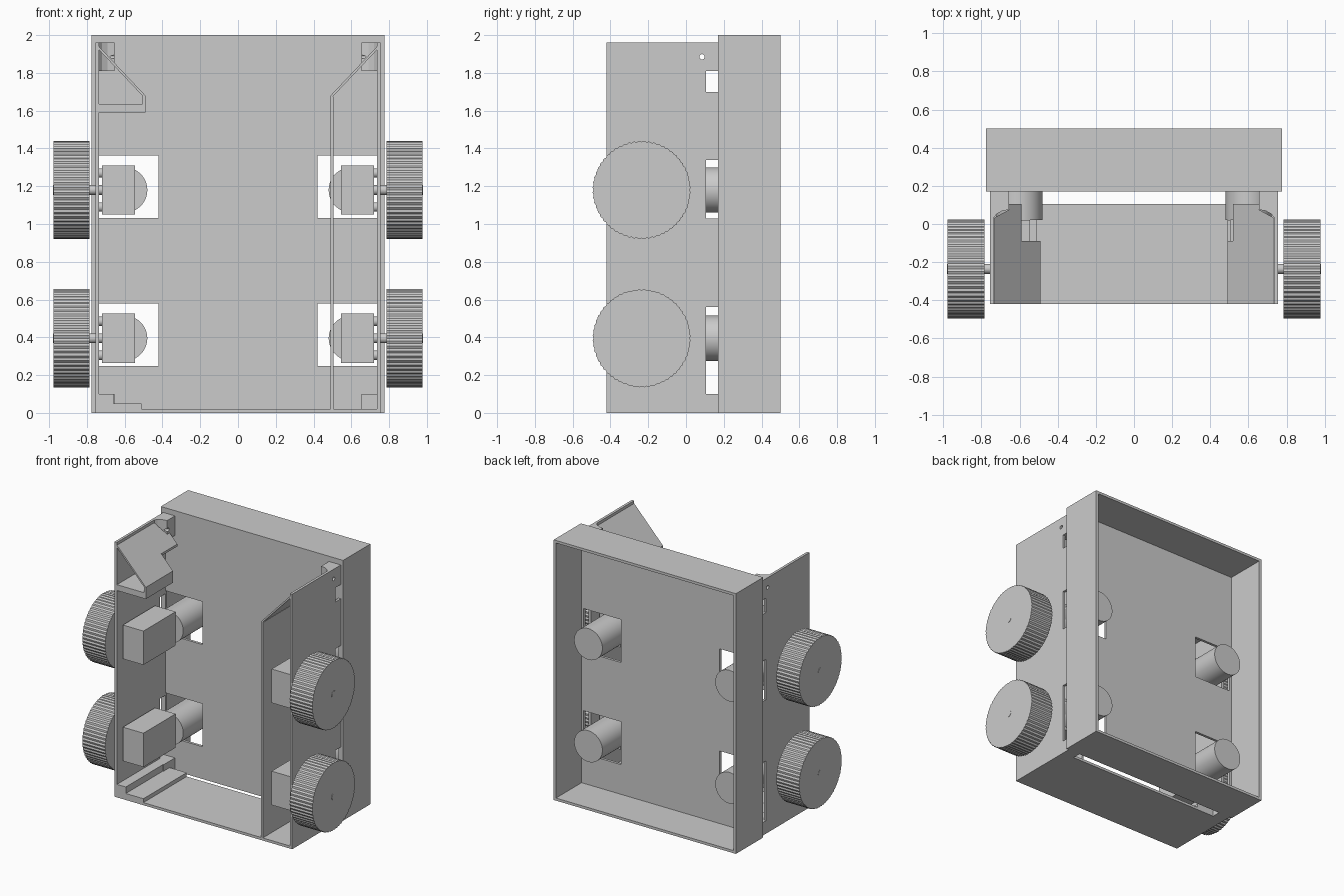
import bpy, bmesh, math

cube = bpy.data.objects.get("Cube")
if cube:
    bpy.data.objects.remove(cube, do_unlink=True)

grey = bpy.data.materials.new("plain grey")
grey.use_nodes = True
COL = (0.6, 0.6, 0.6, 1)
grey.diffuse_color = COL
grey.node_tree.nodes["Principled BSDF"].inputs["Base Color"].default_value = COL


def prism(name, pts, axis, a, b, lift=None, smooth=False):
    """Extrude a 2D outline along an axis; lift(x) optionally shears it in z."""
    place = {"x": lambda u, v, t: (t, u, v),
             "y": lambda u, v, t: (u, t, v),
             "z": lambda u, v, t: (u, v, t + (lift(u) if lift else 0))}[axis]
    bm = bmesh.new()
    lo = [bm.verts.new(place(u, v, a)) for u, v in pts]
    hi = [bm.verts.new(place(u, v, b)) for u, v in pts]
    bm.faces.new(lo)
    bm.faces.new(hi)
    n = len(pts)
    for i in range(n):
        j = (i + 1) % n
        bm.faces.new((lo[i], lo[j], hi[j], hi[i]))
    bmesh.ops.recalc_face_normals(bm, faces=bm.faces)
    mesh = bpy.data.meshes.new(name)
    bm.to_mesh(mesh)
    bm.free()
    mesh.materials.append(grey)
    ob = bpy.data.objects.new(name, mesh)
    bpy.context.collection.objects.link(ob)
    if smooth:
        for o in bpy.context.selected_objects:
            o.select_set(False)
        ob.select_set(True)
        bpy.context.view_layer.objects.active = ob
        bpy.ops.object.shade_smooth_by_angle(angle=math.radians(30))
    return ob


def box(name, x, y, z):
    x0, x1 = sorted(x)
    return prism(name, [(x0, y[0]), (x1, y[0]), (x1, y[1]), (x0, y[1])], "z", *z)


def circle(u, v, r, n=48):
    return [(u + r * math.cos(2 * math.pi * i / n), v + r * math.sin(2 * math.pi * i / n))
            for i in range(n)]


def cut(ob, cutters):
    """Subtract the cutters, bake the result and delete the cutters."""
    for c in cutters:
        c.hide_render = True
        m = ob.modifiers.new("cut", "BOOLEAN")
        m.operation, m.solver, m.object = "DIFFERENCE", "EXACT", c
    dg = bpy.context.evaluated_depsgraph_get()
    mesh = bpy.data.meshes.new_from_object(ob.evaluated_get(dg))
    ob.modifiers.clear()
    ob.data = mesh
    for c in cutters:
        bpy.data.objects.remove(c, do_unlink=True)


AXLES = (0.395, 1.18)
AXLE_Y = -0.235

# Rear tray, open at the back, with four motor openings in its plate
tray = box("rear_tray", (-0.775, 0.775), (0.17, 0.5), (0, 2))
cutters = [box("cavity", (-0.755, 0.755), (0.19, 0.6), (0.02, 1.98))]
for s in (-1, 1):
    for z in AXLES:
        cutters.append(box("opening", (s * 0.42, s * 0.737), (0.1, 0.3), (z - 0.147, z + 0.183)))
cut(tray, cutters)

# Bottom panel and stepped rails along its one side
box("bottom_panel", (-0.755, 0.755), (-0.42, 0.105), (0, 0.02))
prism("stepped_rail", [(-0.735, 0.02), (-0.51, 0.02), (-0.51, 0.05), (-0.66, 0.05),
                       (-0.66, 0.1), (-0.735, 0.1)], "y", -0.42, 0.105)

# Side wall outline with three notches along the tray edge
WALL = [(-0.42, 0), (0.17, 0), (0.17, 0.1), (0.105, 0.1), (0.105, 0.56), (0.17, 0.56),
        (0.17, 1.03), (0.105, 1.03), (0.105, 1.34), (0.17, 1.34), (0.17, 1.7), (0.105, 1.7),
        (0.105, 1.81), (0.17, 1.81), (0.17, 1.96), (-0.42, 1.96)]


def slope(x):
    return 1.96 - (0.755 - abs(x)) * 0.28 / 0.265


for s, side in ((-1, "right"), (1, "left")):
    wall = prism(side + "_wall", WALL, "x", s * 0.735, s * 0.755)
    # Corner blocks: rounded at the top, square at the bottom
    block = prism(side + "_top_block",
                  [(s * x, y) for x, y in ((0.737, 0.17), (0.655, 0.17), (0.655, 0.075),
                   (0.69, 0.069), (0.72, 0.052), (0.737, 0.03))], "z", 1.81, 1.96)
    for ob in (wall, block):
        cut(ob, [prism("screw_hole", circle(0.085, 1.885, 0.014, 16), "x", s * 0.6, s * 0.8)])
    box(side + "_bottom_block", (s * 0.655, s * 0.735), (0.03, 0.17), (0, 0.1))

    # Sloping notched flap at the top of the wall
    k = 0.59 if s < 0 else 0.52
    prism(side + "_sloping_flap",
          [(s * x, y) for x, y in ((0.755, -0.42), (0.49, -0.42), (0.49, -0.09), (k, -0.09),
           (k, 0.105), (0.655, 0.105), (0.655, 0.075), (0.755, 0.02))],
          "z", -0.018, 0, lift=slope)

    # Wheels, axles and motors
    for z, level in zip(AXLES, ("lower", "upper")):
        tag = side + "_" + level
        n = 120
        rim = []
        for i in range(n):
            r = 0.26 if i % 2 else 0.255
            t = 2 * math.pi * i / n
            rim.append((AXLE_Y + r * math.cos(t), z + r * math.sin(t)))
        prism(tag + "_wheel", rim, "x", s * 0.785, s * 0.978)
        prism(tag + "_axle", circle(AXLE_Y, z, 0.026, 24), "x", s * 0.7, s * 0.98, smooth=True)
        box(tag + "_gearbox", (s * 0.545, s * 0.72), (-0.37, 0.02), (z - 0.13, z + 0.13))
        prism(tag + "_motor", circle(s * 0.6, z, 0.12), "y", 0.02, 0.33, smooth=True)
        for dz in (-0.09, 0.09):
            prism(tag + "_screw", circle(AXLE_Y + 0.09, z + dz, 0.025, 16), "x",
                  s * 0.715, s * 0.735, smooth=True)

# Small shelf and lip under the flap on one side
box("shelf", (-0.735, -0.49), (-0.42, -0.09), (1.59, 1.635))
box("shelf_lip", (-0.505, -0.49), (-0.42, -0.09), (1.635, 1.68))

# Tall inner divider under the flap on the other side
prism("inner_divider", [(-0.42, 0.02), (0.02, 0.02), (0.02, 1.6), (-0.09, 1.6),
                        (-0.09, 1.675), (-0.42, 1.675)], "x", 0.49, 0.505)
